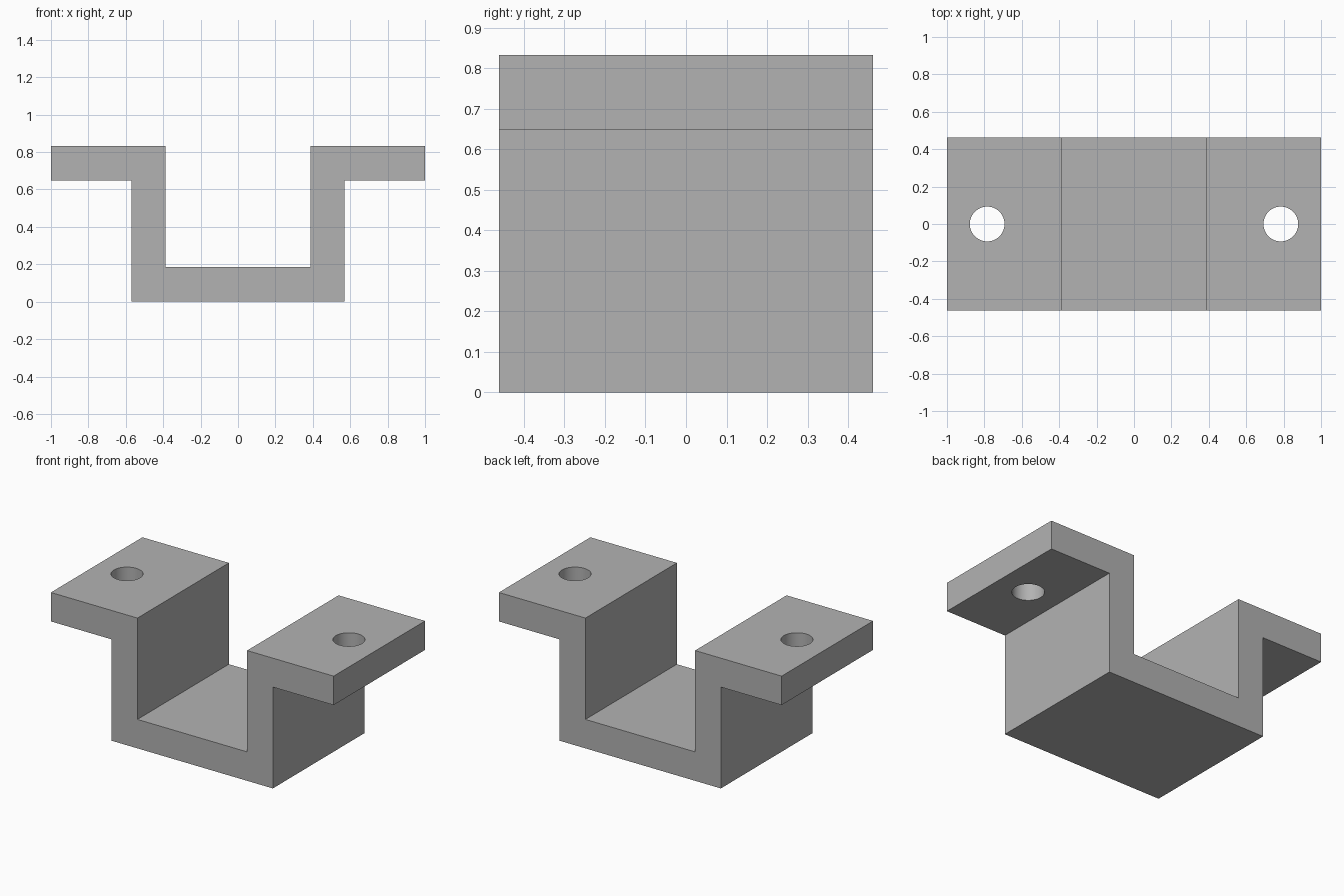
import bpy
import bmesh
import math

cube = bpy.data.objects.get("Cube")
if cube:
    bpy.data.objects.remove(cube, do_unlink=True)

HALF_DEPTH = 0.462
TOP = 0.833
THICK = 0.185
HOLE_X = 0.785
HOLE_RADIUS = 0.093

# Plain grey finish
grey = bpy.data.materials.new("plain_grey")
grey.use_nodes = True
colour = (0.448, 0.448, 0.448, 1)
grey.diffuse_color = colour
grey.node_tree.nodes["Principled BSDF"].inputs["Base Color"].default_value = colour

# Hat-section bracket: right half of the profile, mirrored, then extruded
half = [(0.57, 0), (0.57, TOP - THICK), (1, TOP - THICK),
        (1, TOP), (0.388, TOP), (0.388, THICK)]
profile = half + [(-x, z) for x, z in reversed(half)]

bm = bmesh.new()
face = bm.faces.new([bm.verts.new((x, -HALF_DEPTH, z)) for x, z in profile])
result = bmesh.ops.extrude_face_region(bm, geom=[face])
moved = [v for v in result["geom"] if isinstance(v, bmesh.types.BMVert)]
bmesh.ops.translate(bm, verts=moved, vec=(0, 2 * HALF_DEPTH, 0))
bmesh.ops.recalc_face_normals(bm, faces=bm.faces)
mesh = bpy.data.meshes.new("bracket")
bm.to_mesh(mesh)
bm.free()
mesh.materials.append(grey)
bracket = bpy.data.objects.new("bracket", mesh)
bpy.context.collection.objects.link(bracket)

# Screw hole through each flange
for side, sign in (("left", 1), ("right", -1)):
    bpy.ops.mesh.primitive_cylinder_add(
        vertices=48, radius=HOLE_RADIUS, depth=3 * THICK,
        location=(sign * HOLE_X, 0, TOP - THICK / 2))
    cutter = bpy.context.object
    cutter.name = side + "_hole_cutter"
    cutter.hide_render = True
    cutter.data.materials.append(grey)
    cut = bracket.modifiers.new(side + "_hole", "BOOLEAN")
    cut.operation = "DIFFERENCE"
    cut.solver = "EXACT"
    cut.object = cutter
    bpy.context.view_layer.objects.active = bracket
    bpy.ops.object.modifier_apply(modifier=cut.name)
    bpy.data.objects.remove(cutter, do_unlink=True)

# Round hole walls, crisp edges elsewhere
bpy.ops.object.select_all(action="DESELECT")
bracket.select_set(True)
bpy.context.view_layer.objects.active = bracket
bpy.ops.object.shade_smooth_by_angle(angle=math.radians(30))
